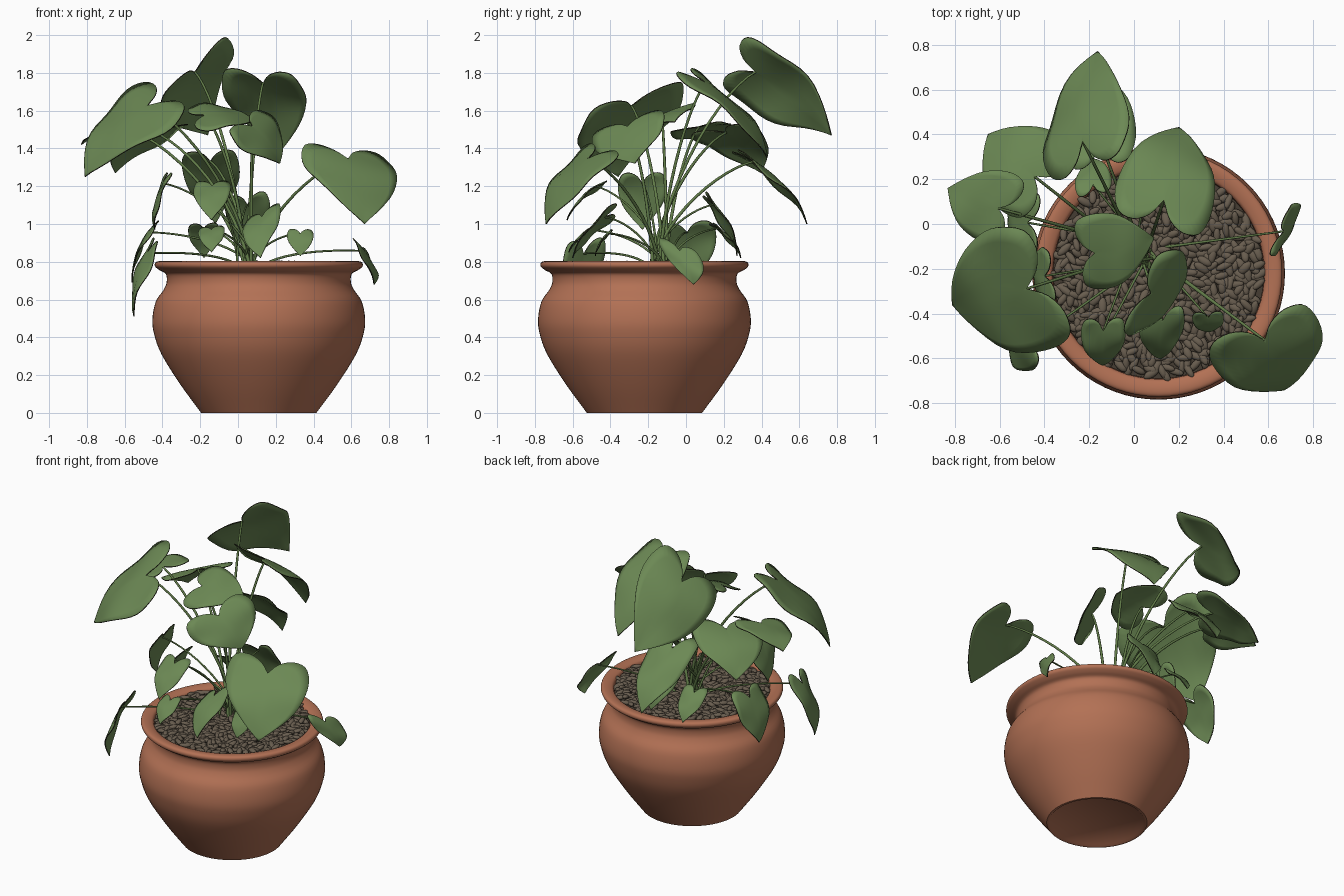
import bpy, bmesh, math, random
from mathutils import Vector, Matrix

if "Cube" in bpy.data.objects:
    bpy.data.objects.remove(bpy.data.objects["Cube"])

random.seed(4)
CX, CY = 0.11, -0.22          # pot centre


def material(name, rgb):
    m = bpy.data.materials.new(name)
    m.diffuse_color = (*rgb, 1)
    m.use_nodes = True
    m.node_tree.nodes["Principled BSDF"].inputs["Base Color"].default_value = m.diffuse_color
    return m


TERRACOTTA = material("terracotta", (0.45, 0.165, 0.09))
PEBBLE = material("brown pebble", (0.14, 0.11, 0.078))
SOIL = material("dark soil", (0.06, 0.046, 0.032))
LEAF = material("leaf green", (0.15, 0.25, 0.09))
EDGE = material("dark leaf edge", (0.03, 0.03, 0.015))
STEM = material("stem green", (0.12, 0.20, 0.065))


def finish(bm, name, mat, angle=50):
    me = bpy.data.meshes.new(name)
    bm.to_mesh(me)
    bm.free()
    ob = bpy.data.objects.new(name, me)
    bpy.context.collection.objects.link(ob)
    me.materials.append(mat)
    bpy.ops.object.select_all(action='DESELECT')
    ob.select_set(True)
    bpy.context.view_layer.objects.active = ob
    bpy.ops.object.shade_smooth_by_angle(angle=math.radians(angle))
    return ob


def smooth_path(pts, n):
    """Catmull-Rom interpolation through points."""
    p = [Vector(q) for q in pts]
    p = [2 * p[0] - p[1]] + p + [2 * p[-1] - p[-2]]
    out = []
    for i in range(1, len(p) - 2):
        a, b, c, d = p[i - 1:i + 3]
        for k in range(n):
            t = k / n
            out.append(0.5 * (2 * b + (c - a) * t + (2 * a - 5 * b + 4 * c - d) * t * t
                              + (3 * b - a - 3 * c + d) * t ** 3))
    return out + [p[-2]]


def lathe(name, profile, mat, seg=72):
    bm = bmesh.new()
    rings = []
    for r, z in profile:
        rings.append([bm.verts.new((CX + r * math.cos(2 * math.pi * k / seg),
                                    CY + r * math.sin(2 * math.pi * k / seg), z)) for k in range(seg)])
    for a, b in zip(rings, rings[1:]):
        for k in range(seg):
            j = (k + 1) % seg
            bm.faces.new((a[k], a[j], b[j], b[k]))
    bmesh.ops.remove_doubles(bm, verts=bm.verts, dist=1e-5)
    bmesh.ops.recalc_face_normals(bm, faces=bm.faces)
    return finish(bm, name, mat)


# Pot: recessed foot, round belly, neck, flared rim, inner wall
outer = smooth_path([(0.305, 0), (0.415, 0.15), (0.515, 0.31), (0.555, 0.42), (0.563, 0.50), (0.545, 0.59),
                     (0.505, 0.65), (0.488, 0.69), (0.492, 0.735), (0.525, 0.755), (0.549, 0.775),
                     (0.548, 0.795), (0.53, 0.803), (0.50, 0.80), (0.475, 0.785), (0.47, 0.74)], 4)
lathe("pot", [(0, 0.012), (0.28, 0.01), (0.29, 0)] + [tuple(p) for p in outer] + [(0, 0.74)], TERRACOTTA)
lathe("soil", [(0, 0.768), (0.47, 0.768), (0.47, 0.745), (0, 0.745)], SOIL)

# Pebbles: elongated stones spread evenly in a spiral with jitter
bm = bmesh.new()
COUNT = 620
for i in range(COUNT):
    r = 0.46 * math.sqrt((i + 0.5) / COUNT)
    a = i * 2.39996 + random.uniform(-0.03, 0.03)
    m = (Matrix.Translation((CX + r * math.cos(a), CY + r * math.sin(a), random.uniform(0.773, 0.79)))
         @ Matrix.Rotation(random.uniform(0, math.pi), 4, 'Z')
         @ Matrix.Rotation(random.uniform(-0.35, 0.35), 4, 'Y')
         @ Matrix.Diagonal((random.uniform(0.032, 0.042), random.uniform(0.015, 0.02), 0.013, 1)))
    bmesh.ops.create_icosphere(bm, subdivisions=2, radius=1, matrix=m)
finish(bm, "pebbles", PEBBLE, 80)

# Leaf template: half outline of a heart in (length, width)
HALF = smooth_path([(0.2, 0), (0.07, 0.10), (0.0, 0.25), (0.03, 0.40), (0.18, 0.47), (0.38, 0.465),
                    (0.6, 0.38), (0.82, 0.20), (1, 0)], 3)
COLS = 5


def leaf(name, left, right, tip, phase):
    """Heart leaf set by its two lobes and its tip; returns the stem joint."""
    L, R, T = Vector(left), Vector(right), Vector(tip)
    mid = (L + R) / 2
    W, U = (R - L) / 0.82, T - mid
    n = W.cross(U).normalized()
    if n.z < 0:
        n = -n
    size = U.length

    def place(u, v):
        lift = 0.45 * u * (1 - u) * (1 - abs(v)) + 0.10 * abs(v) * (1 - abs(v) * 2)
        lift += 0.06 * abs(v) * math.sin(9 * u + phase + (2 if v > 0 else 0))
        return mid + W * v + U * u + n * (lift * size)

    bm = bmesh.new()
    last = len(HALF) - 1
    for side in (-1, 1):
        rows = []
        for k, o in enumerate(HALF):
            m = 0.2 + 0.8 * k / last
            rows.append([bm.verts.new(place(m + (o.x - m) * c / COLS, side * o.y * c / COLS))
                         for c in range(COLS + 1)])
        for a, b in zip(rows, rows[1:]):
            for c in range(COLS):
                q = (a[c], b[c], b[c + 1], a[c + 1])
                bm.faces.new(q if side > 0 else q[::-1])
    bmesh.ops.remove_doubles(bm, verts=bm.verts, dist=1e-4)
    bmesh.ops.recalc_face_normals(bm, faces=bm.faces)
    ob = finish(bm, name, LEAF, 60)
    ob.data.materials.append(EDGE)
    mod = ob.modifiers.new("thickness", 'SOLIDIFY')
    mod.thickness = 0.006
    mod.offset = 0
    mod.material_offset_rim = 1
    return place(0.2, 0)


# Each leaf: left lobe, right lobe, tip
UPPER = [
    ((-0.36, 0.18, 1.72), (-0.05, 0.30, 1.99), (-0.16, 0.77, 1.47)),
    ((-0.08, 0.03, 1.81), (0.29, -0.06, 1.80), (0.20, 0.43, 1.35)),
    ((-0.22, -0.28, 1.50), (-0.27, 0.01, 1.61), (0.09, -0.06, 1.54)),
    ((0.10, -0.14, 1.61), (-0.06, -0.47, 1.49), (0.22, -0.27, 1.32)),
    ((-0.47, -0.01, 1.75), (-0.26, -0.48, 1.61), (-0.81, -0.36, 1.25)),
    ((0.34, -0.51, 1.42), (0.75, -0.35, 1.38), (0.67, -0.74, 1.00)),
    ((-0.50, 0.02, 1.48), (-0.25, 0.29, 1.53), (-0.65, 0.40, 1.27)),
    ((-0.28, 0.24, 1.38), (-0.02, 0.27, 1.38), (-0.12, 0.64, 1.00)),
    ((-0.60, -0.08, 1.48), (-0.48, 0.18, 1.54), (-0.83, 0.16, 1.42)),
]
LOWER = [
    ((-0.22, -0.42, 1.22), (-0.05, -0.42, 1.23), (-0.14, -0.63, 1.02)),
    ((0.05, -0.38, 1.03), (0.22, -0.36, 1.11), (0.12, -0.60, 0.82)),
    ((0.60, -0.14, 0.93), (0.67, 0.05, 0.86), (0.72, 0.04, 0.68)),
    ((-0.41, -0.62, 0.90), (-0.45, -0.43, 0.93), (-0.55, -0.57, 0.51)),
    ((-0.43, -0.13, 1.00), (-0.42, 0.13, 1.02), (-0.56, 0.03, 0.69)),
    ((-0.35, -0.34, 1.27), (-0.37, -0.12, 1.27), (-0.44, -0.23, 0.97)),
    ((-0.05, 0.08, 1.14), (0.15, 0.10, 1.17), (0.07, 0.27, 0.83)),
    ((0.27, -0.39, 0.97), (0.39, -0.39, 0.97), (0.33, -0.48, 0.83)),
    ((-0.20, -0.48, 0.98), (-0.08, -0.48, 0.99), (-0.14, -0.62, 0.85)),
    ((-0.25, 0.12, 1.00), (-0.11, 0.14, 1.00), (-0.18, 0.29, 0.82)),
]

# Stems: arching curves from the crown to each leaf joint
curve = bpy.data.curves.new("stems", 'CURVE')
curve.dimensions = '3D'
curve.bevel_depth = 0.01
curve.bevel_resolution = 2
curve.resolution_u = 12
for i, (l, r, t) in enumerate(UPPER + LOWER):
    joint = leaf("leaf_%d" % (i + 1), l, r, t, i * 1.7)
    base = Vector((0.05 + random.uniform(-0.06, 0.06), -0.14 + random.uniform(-0.06, 0.06), 0.76))
    span = joint - base
    sp = curve.splines.new('BEZIER')
    sp.bezier_points.add(1)
    a, b = sp.bezier_points
    for p in (a, b):
        p.handle_left_type = p.handle_right_type = 'FREE'
    a.co, b.co = base, joint
    a.handle_right = base + Vector((span.x * 0.15, span.y * 0.15, span.z * 0.45 + 0.05))
    a.handle_left = base - Vector((0, 0, 0.05))
    b.handle_left = joint - Vector((span.x * 0.3, span.y * 0.3, span.z * 0.1 - 0.02))
    b.handle_right = joint + span * 0.1
    a.radius, b.radius = (1.0, 0.6) if i < len(UPPER) else (0.7, 0.45)
stems = bpy.data.objects.new("stems", curve)
bpy.context.collection.objects.link(stems)
curve.materials.append(STEM)
bpy.ops.object.select_all(action='DESELECT')
stems.select_set(True)
bpy.context.view_layer.objects.active = stems
bpy.ops.object.convert(target='MESH')
bpy.ops.object.shade_smooth_by_angle(angle=math.radians(60))
